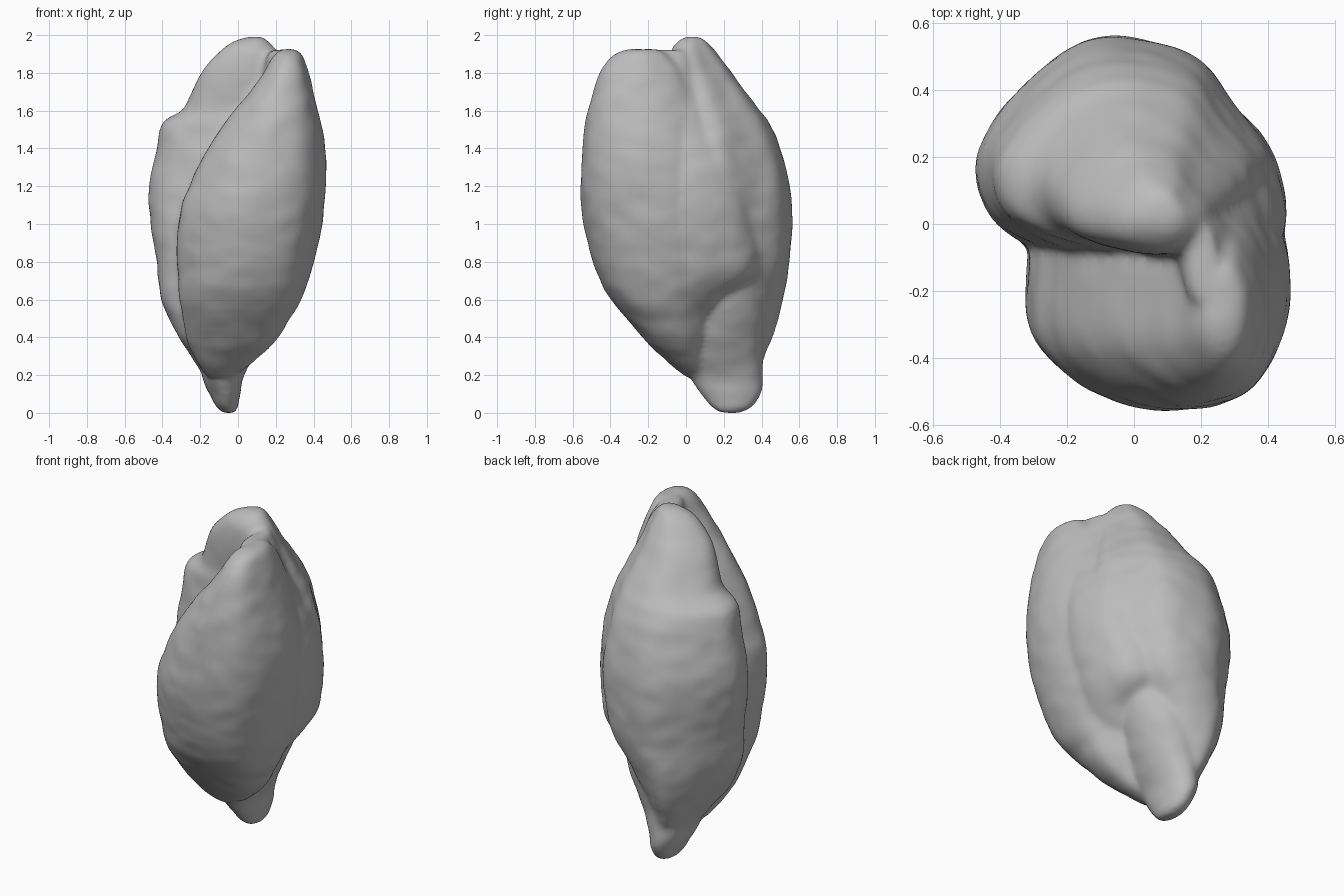
import bpy, bmesh, math
from mathutils import Vector, noise

cube = bpy.data.objects.get("Cube")
if cube:
    bpy.data.objects.remove(cube, do_unlink=True)

STEPS = 5


def spline(p0, p1, p2, p3, t):
    return 0.5 * (2 * p1 + (p2 - p0) * t + (2 * p0 - 5 * p1 + 4 * p2 - p3) * t * t
                  + (3 * p1 - p0 - 3 * p2 + p3) * t ** 3)


def smooth_path(points, closed, steps):
    """Smooth path through tuples of any size."""
    n = len(points)
    pick = (lambda i: points[i % n]) if closed else (lambda i: points[max(0, min(n - 1, i))])
    out = []
    for i in range(n if closed else n - 1):
        for s in range(steps):
            quad = zip(pick(i - 1), pick(i), pick(i + 1), pick(i + 2))
            out.append(tuple(spline(*q, s / steps) for q in quad))
    if not closed:
        out.append(points[-1])
    return out


def loft(bm, outline, levels):
    """Loft an outline through boxes given as height, x range, y range."""
    shape = smooth_path(outline, True, 7)
    rings = []
    for z, x0, x1, y0, y1 in smooth_path(levels, False, STEPS):
        cx, cy, rx, ry = (x0 + x1) / 2, (y0 + y1) / 2, (x1 - x0) / 2, (y1 - y0) / 2
        rings.append([bm.verts.new((cx + u * rx, cy + v * ry, z)) for u, v in shape])
    for a, b in zip(rings, rings[1:]):
        for i in range(len(a)):
            j = (i + 1) % len(a)
            bm.faces.new((a[i], a[j], b[j], b[i]))
    bm.faces.new(rings[0][::-1])
    bm.faces.new(rings[-1])


# Outlines, counter-clockwise, within a unit square
back_outline = [(1, -.1), (.73, .42), (.42, .88), (-.2, 1), (-.7, .58),
                (-1, -.06), (-.84, -.65), (-.2, -.95), (.5, -1), (.9, -.65)]
front_outline = [(1, -.3), (.97, .3), (.5, .9), (-.2, 1), (-.82, .6),
                 (-1, -.1), (-.94, -.55), (-.5, -.89), (.1, -1), (.7, -.82)]
round_outline = [(math.cos(k * math.pi / 4), math.sin(k * math.pi / 4)) for k in range(8)]

back_levels = [(.2, -.18, -.02, .08, .37), (.4, -.31, .06, -.12, .45),
               (.6, -.40, .2, -.15, .51), (.8, -.43, .36, -.15, .54),
               (1, -.46, .41, -.14, .555), (1.2, -.47, .42, -.12, .545),
               (1.4, -.43, .39, -.1, .5), (1.54, -.40, .35, -.08, .44),
               (1.62, -.29, .32, -.08, .38), (1.8, -.2, .25, -.09, .25),
               (1.91, -.11, .21, -.08, .17), (1.97, -.03, .17, -.05, .12),
               (2, .04, .13, -.01, .08)]
front_levels = [(.2, -.17, -.02, 0, .15), (.3, -.23, .1, -.12, .12),
                (.4, -.27, .2, -.22, .13), (.6, -.3, .32, -.39, .18),
                (.8, -.32, .39, -.49, .3), (1, -.315, .43, -.54, .3),
                (1.1, -.3, .445, -.555, .29), (1.2, -.26, .455, -.56, .27),
                (1.4, -.16, .455, -.55, .2), (1.6, -.02, .42, -.52, .1),
                (1.8, .13, .37, -.46, -.02), (1.9, .19, .34, -.39, -.1),
                (1.935, .23, .3, -.31, -.16)]
# Flank that bridges the two lobes on the left side
flank_levels = [(.5, .02, .2, -.1, .1), (.62, 0, .3, -.2, .22),
                (.76, 0, .38, -.25, .38), (1, 0, .44, -.25, .37),
                (1.2, .05, .455, -.25, .32), (1.4, .08, .43, -.25, .23),
                (1.6, .1, .37, -.25, .12), (1.8, .13, .3, -.25, .04),
                (1.9, .15, .26, -.25, .01), (1.93, .18, .24, -.22, -.02)]
stem_levels = [(.01, -.07, -.02, .18, .27), (.035, -.11, 0, .14, .34),
               (.1, -.145, .01, .085, .395), (.2, -.19, .03, .02, .41),
               (.32, -.22, .095, -.03, .41), (.48, -.2, .165, -.03, .42),
               (.6, -.15, .21, .02, .41), (.7, -.05, .23, .1, .36)]

bm = bmesh.new()
loft(bm, back_outline, back_levels)
loft(bm, front_outline, front_levels)
loft(bm, round_outline, flank_levels)
loft(bm, round_outline, stem_levels)
rough = bpy.data.meshes.new("seed_body")
bm.to_mesh(rough)
bm.free()
body = bpy.data.objects.new("seed_body", rough)
bpy.context.collection.objects.link(body)

# Fuse the lobes into one skin
remesh = body.modifiers.new("fuse", 'REMESH')
remesh.mode = 'VOXEL'
remesh.voxel_size = 0.016
relax = body.modifiers.new("relax", 'SMOOTH')
relax.factor = 0.5
relax.iterations = 8
bpy.context.view_layer.update()
graph = bpy.context.evaluated_depsgraph_get()
skin = bpy.data.meshes.new_from_object(body.evaluated_get(graph))
body.modifiers.clear()
body.data = skin
bpy.data.meshes.remove(rough)

# Gently wrinkled surface
skin.name = "seed_body"
bm = bmesh.new()
bm.from_mesh(skin)
bm.normal_update()
moves = []
for v in bm.verts:
    broad = noise.noise(v.co * 4)
    fine = noise.noise(Vector((v.co.x * 8, v.co.y * 8, v.co.z * 11)) + Vector((5, 3, 1)))
    moves.append(v.normal * (broad * 0.005 + fine * 0.005))
for v, m in zip(bm.verts, moves):
    v.co += m
for f in bm.faces:
    f.smooth = True

# Stand the body on the ground
low = min(v.co.z for v in bm.verts)
bmesh.ops.translate(bm, verts=bm.verts, vec=(0, 0, -low))
bm.to_mesh(skin)
bm.free()

grey = bpy.data.materials.new("plain grey")
grey.use_nodes = True
colour = (0.5, 0.5, 0.5, 1)
grey.diffuse_color = colour
grey.node_tree.nodes["Principled BSDF"].inputs["Base Color"].default_value = colour
skin.materials.clear()
skin.materials.append(grey)
